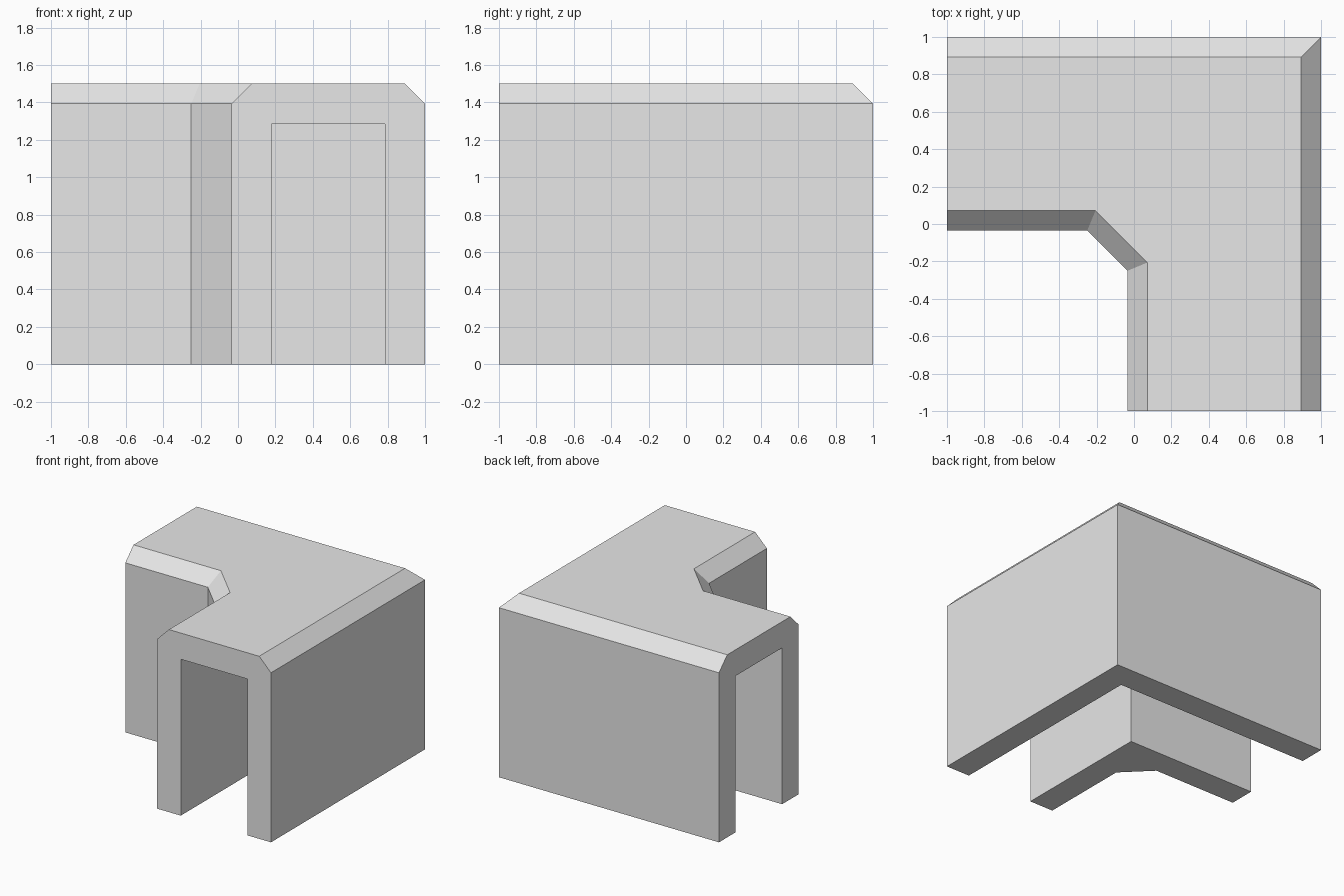
import bpy
import bmesh

# Remove the default cube
if "Cube" in bpy.data.objects:
    bpy.data.objects.remove(bpy.data.objects["Cube"])

WALL = 0.215      # wall and ceiling thickness
BEVEL = 0.107     # top edge chamfer
INNER = -0.035    # inner face of each arm
CORNER = -0.25    # where the inner corner cut begins
HEIGHT = 1.5

grey = bpy.data.materials.new("light_grey")
grey.use_nodes = True
grey.diffuse_color = (0.8, 0.8, 0.8, 1)
grey.node_tree.nodes["Principled BSDF"].inputs["Base Color"].default_value = (0.8, 0.8, 0.8, 1)


def loft(name, layers):
    """Stack outlines of equal point count, given as (outline, z), into a closed solid."""
    bm = bmesh.new()
    rings = [[bm.verts.new((x, y, z)) for x, y in outline] for outline, z in layers]
    for low, high in zip(rings, rings[1:]):
        for i in range(len(low)):
            j = (i + 1) % len(low)
            bm.faces.new((low[i], low[j], high[j], high[i]))
    bm.faces.new(rings[0][::-1])
    bm.faces.new(rings[-1])
    bmesh.ops.recalc_face_normals(bm, faces=bm.faces)
    mesh = bpy.data.meshes.new(name)
    bm.to_mesh(mesh)
    bm.free()
    mesh.materials.append(grey)
    obj = bpy.data.objects.new(name, mesh)
    bpy.context.collection.objects.link(obj)
    return obj


def mirrored(half):
    """Complete an outline across the diagonal x = y, starting at the outer corner."""
    return half + [(y, x) for x, y in half[:0:-1]]


def shell_outline(inset):
    # the diagonal face shifts by the same distance as the straight faces
    side = INNER + inset
    along = CORNER + inset * (2 ** 0.5 - 1)
    outer = 1 - inset
    return mirrored([(outer, outer), (-1, outer), (-1, side), (along, side)])


# Corner shell with chamfered top edges
base, top = shell_outline(0), shell_outline(BEVEL)
shell = loft("corner_shell", [(base, 0), (base, HEIGHT - BEVEL), (top, HEIGHT)])

# Channel running through both arms, open underneath and at the ends
near, far = INNER + WALL, 1 - WALL
channel = [(far, far), (-2, far), (-2, near), (near, near),
           (near, -2), (far, -2)]
cutter = loft("channel_cutter", [(channel, -1), (channel, HEIGHT - WALL)])
cutter.hide_render = True

cut = shell.modifiers.new("channel", "BOOLEAN")
cut.operation = "DIFFERENCE"
cut.solver = "EXACT"
cut.object = cutter

# Bake the cut and discard the cutter
bpy.context.view_layer.update()
result = bpy.data.meshes.new_from_object(
    shell.evaluated_get(bpy.context.evaluated_depsgraph_get()))
shell.modifiers.clear()
shell.data = result
shell.data.name = "corner_shell"
bpy.data.objects.remove(cutter)
